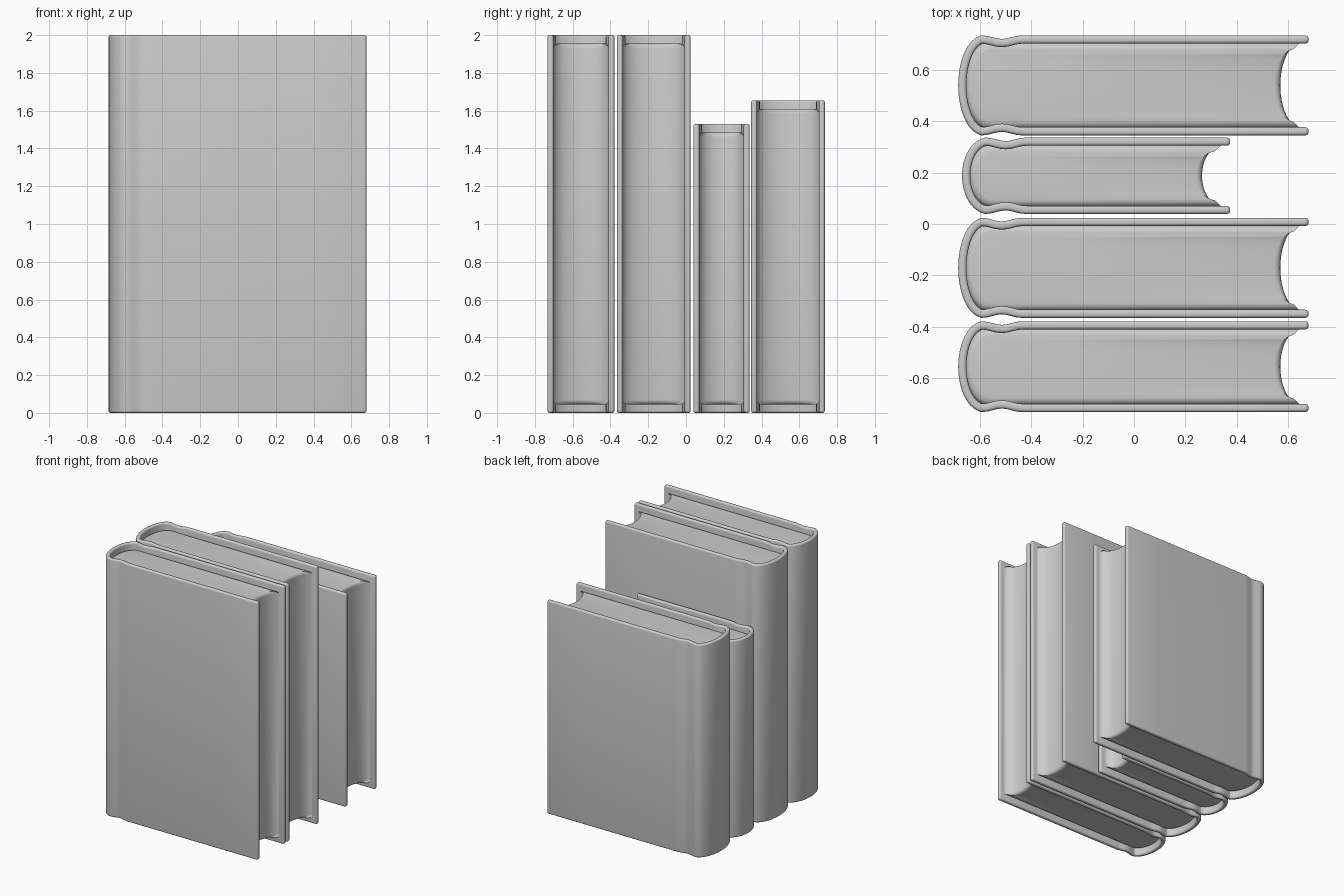
import bpy
import bmesh
from math import sin, cos, pi, radians
from mathutils import Vector

default = bpy.data.objects.get("Cube")
if default:
    bpy.data.objects.remove(default, do_unlink=True)

grey = bpy.data.materials.new("plain grey")
grey.use_nodes = True
tone = (0.6, 0.6, 0.6, 1)
grey.diffuse_color = tone
grey.node_tree.nodes["Principled BSDF"].inputs["Base Color"].default_value = tone

BOARD = 0.032      # cover thickness
BOW = 0.085        # depth of the rounded spine and hollow fore edge
SPINE_STEPS = 12


def loft(name, rings):
    """Skin closed rings of equal size and cap both ends with quad strips."""
    bm = bmesh.new()
    rows = [[bm.verts.new(p) for p in ring] for ring in rings]
    n = len(rows[0])
    for a, b in zip(rows, rows[1:]):
        for i in range(n):
            j = (i + 1) % n
            bm.faces.new((a[i], a[j], b[j], b[i]))
    for row in (rows[0], rows[-1]):
        for i in range(n // 2 - 1):
            bm.faces.new((row[i], row[i + 1], row[n - 2 - i], row[n - 1 - i]))
    bmesh.ops.recalc_face_normals(bm, faces=bm.faces)
    mesh = bpy.data.meshes.new(name)
    bm.to_mesh(mesh)
    bm.free()
    mesh.materials.append(grey)
    obj = bpy.data.objects.new(name, mesh)
    bpy.context.collection.objects.link(obj)
    bpy.ops.object.select_all(action='DESELECT')
    obj.select_set(True)
    bpy.context.view_layer.objects.active = obj
    bpy.ops.object.shade_smooth_by_angle(angle=radians(45))
    return obj


def rounded_layers(bottom, top, radius, steps=4):
    """Pairs of (inset, height) that round the lower and upper rims."""
    arc = [(radius * (1 - sin(a)), radius * (1 - cos(a)))
           for a in (pi / 2 * k / steps for k in range(steps + 1))]
    return ([(i, bottom + d) for i, d in arc]
            + [(i, top - d) for i, d in reversed(arc)])


def cover_path(x0, x1, half):
    """Centre line of the cover: board, hinge groove, spine, and back."""
    tip = [(x1 - e, half) for e in (0, 0.002, 0.006, 0.014, 0.3)]
    hinge = [(x0 + 0.25 - 0.02 * k,
              half - 0.007 * (1 - cos(2 * pi * k / 8))) for k in range(9)]
    ridge = x0 + BOARD / 2 + BOW
    spine = [(ridge - BOW * cos(a), half * sin(a))
             for a in (pi / 2 * k / SPINE_STEPS for k in range(SPINE_STEPS))]
    side = tip + hinge + spine[:0:-1]
    mirrored = [(x, -y) for x, y in reversed(side)]
    return [Vector(p) for p in side + [spine[0]] + mirrored]


def make_cover(name, x0, x1, y, half, top):
    path = cover_path(x0, x1, half - BOARD / 2)
    last = len(path) - 1
    taper = [0.35, 0.65, 0.88]     # rounds the fore edges of the boards
    rings = []
    for inset, z in rounded_layers(0, top, 0.012):
        outer, inner = [], []
        for i, p in enumerate(path):
            along = (path[min(i + 1, last)] - path[max(i - 1, 0)]).normalized()
            normal = Vector((along.y, -along.x))
            end = min(i, last - i)
            w = (BOARD / 2 - inset) * (taper[end] if end < len(taper) else 1)
            q = p - Vector((inset, 0)) if end < len(taper) else p
            outer.append((q.x + normal.x * w, q.y + normal.y * w + y, z))
            inner.append((q.x - normal.x * w, q.y - normal.y * w + y, z))
        rings.append(outer + inner[::-1])
    loft(name, rings)


def make_pages(name, x0, x1, y, half, top):
    angles = [radians(84) * k / SPINE_STEPS
              for k in range(-SPINE_STEPS, SPINE_STEPS + 1)]
    rings = []
    for inset, z in rounded_layers(0.045, top - 0.045, 0.025):
        w = half - BOARD + 0.004 - inset
        spine = [(x0 + BOARD - 0.004 + inset + BOW * (1 - cos(a)),
                  y + w * sin(a), z) for a in angles]
        fore = [(x1 - 0.11 - inset + BOW * (1 - cos(a)),
                 y + w * sin(a), z) for a in angles]
        rings.append(spine + fore[::-1])
    loft(name, rings)


# Each book: spine x, fore edge x, centre y, half thickness, height
books = {
    "front_book": (-0.685, 0.68, -0.556, 0.177, 2),
    "second_book": (-0.685, 0.68, -0.171, 0.195, 2),
    "small_book": (-0.67, 0.375, 0.188, 0.149, 1.53),
    "back_book": (-0.685, 0.68, 0.54, 0.195, 1.655),
}
for label, size in books.items():
    make_cover(label + "_cover", *size)
    make_pages(label + "_pages", *size)
